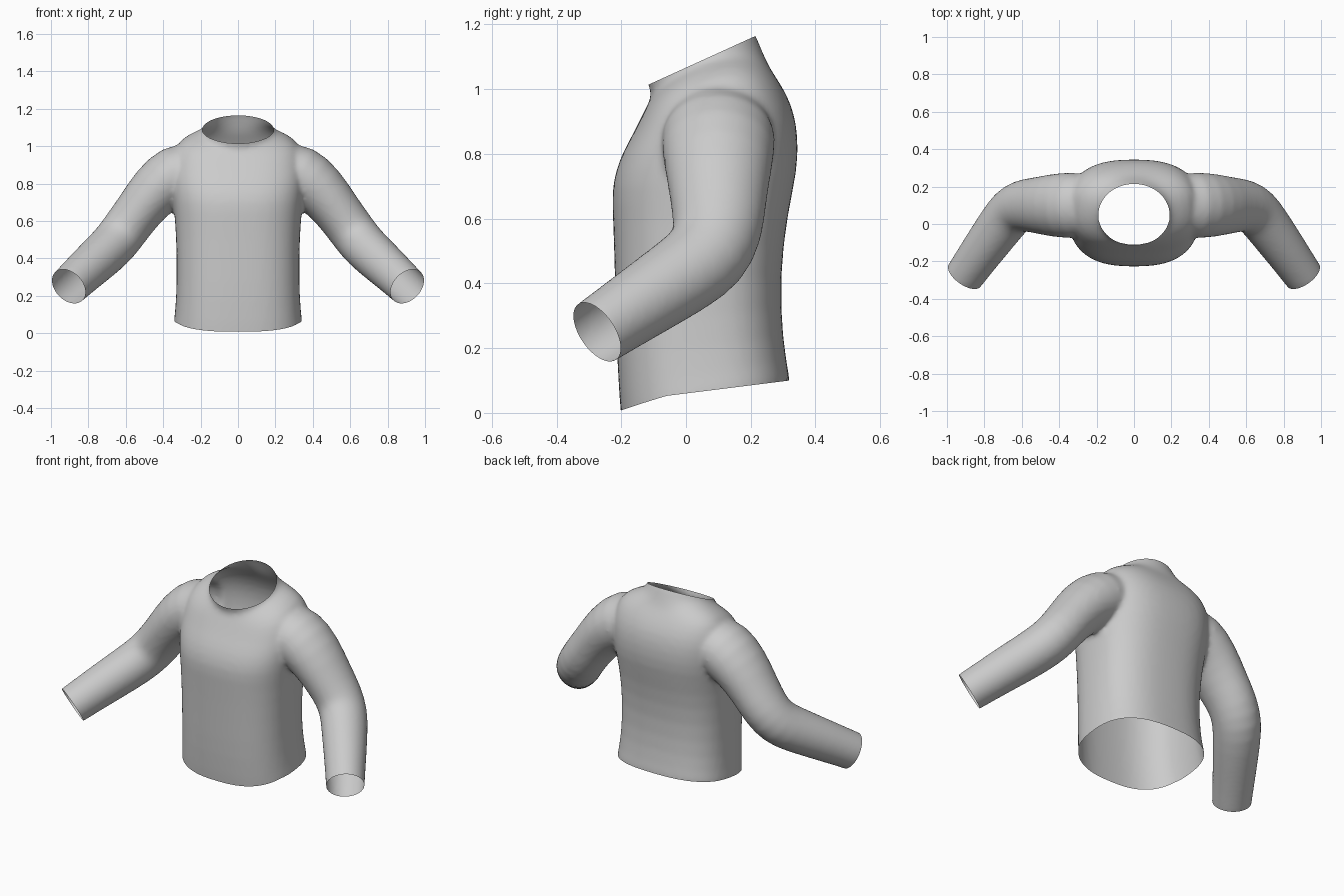
import bpy, bmesh, math
from mathutils import Vector

cube = bpy.data.objects.get("Cube")
if cube:
    bpy.data.objects.remove(cube, do_unlink=True)

SIDES = 32


def power(value, exponent):
    return math.copysign(abs(value) ** exponent, value)


def loft(bm, rings):
    """Skin a list of point rings into a closed tube."""
    loops = [[bm.verts.new(p) for p in ring] for ring in rings]
    for a, b in zip(loops, loops[1:]):
        for i in range(SIDES):
            j = (i + 1) % SIDES
            bm.faces.new((a[i], a[j], b[j], b[i]))
    bm.faces.new(loops[0][::-1])
    bm.faces.new(loops[-1])


def body_ring(front, back, half_width, lift=0, square=2.6):
    """Rounded-box ring leaning from a front (y, z) point to a back one."""
    ring = []
    for i in range(SIDES):
        a = math.tau * i / SIDES
        c, s = power(math.cos(a), 2 / square), power(math.sin(a), 2 / square)
        t = (s + 1) / 2
        ring.append((half_width * c, front[0] + (back[0] - front[0]) * t,
                     front[1] + (back[1] - front[1]) * t + lift * c * c))
    return ring


def sleeve_rings(path, side):
    """Elliptical rings square to the arm path; radii are depth and height."""
    points = [Vector((side * x, y, z)) for (x, y, z), _, _ in path]
    rings = []
    for k, (_, depth, height) in enumerate(path):
        along = (points[min(k + 1, len(path) - 1)] - points[max(k - 1, 0)]).normalized()
        v = Vector((0, 1, 0))
        v = (v - along * v.dot(along)).normalized()
        w = along.cross(v)
        rings.append([points[k] + v * depth * math.cos(math.tau * i / SIDES)
                      + w * height * math.sin(math.tau * i / SIDES) for i in range(SIDES)])
    return rings


# Torso from below the hem to above the collar
torso = [
    body_ring((-.19, -.08), (.335, .02), .355),
    body_ring((-.2, .0), (.322, .1), .345),
    body_ring((-.215, .15), (.3, .22), .33),
    body_ring((-.22, .4), (.29, .42), .328),
    body_ring((-.226, .6), (.315, .62), .337),
    body_ring((-.232, .7), (.346, .75), .352),
    body_ring((-.205, .79), (.348, .86), .36),
    body_ring((-.165, .86), (.33, .95), .36),
    body_ring((-.13, .93), (.29, 1.02), .335, .03),
    body_ring((-.112, .965), (.262, 1.06), .265, .045, 2.3),
    body_ring((-.105, .985), (.245, 1.095), .195, .04, 2.1),
    body_ring((-.122, 1.02), (.217, 1.165), .185, 0, 2),
    body_ring((-.135, 1.07), (.195, 1.22), .187, 0, 2),
]

# Arm path from inside the shoulder to beyond the cuff
arm = [
    ((.2, .1, .9), .16, .13),
    ((.33, .1, .855), .18, .165),
    ((.44, .1, .77), .168, .145),
    ((.53, .1, .655), .148, .128),
    ((.6, .1, .56), .14, .126),
    ((.655, .07, .485), .135, .125),
    ((.715, -.01, .425), .128, .123),
    ((.81, -.14, .34), .116, .115),
    ((.905, -.275, .25), .104, .106),
    ((.965, -.36, .193), .102, .104),
]

shirt_mesh = bpy.data.meshes.new("shirt")
bm = bmesh.new()
loft(bm, torso)
for side in (1, -1):
    loft(bm, sleeve_rings(arm, side))
bmesh.ops.recalc_face_normals(bm, faces=bm.faces)
bm.to_mesh(shirt_mesh)
bm.free()
shirt = bpy.data.objects.new("shirt", shirt_mesh)
bpy.context.collection.objects.link(shirt)

# Round the lofts, merge them into one skin and relax the seams
shirt.modifiers.new("round", "SUBSURF").levels = 1
merge = shirt.modifiers.new("merge", "REMESH")
merge.mode = "VOXEL"
merge.voxel_size = .013
relax = shirt.modifiers.new("relax", "SMOOTH")
relax.factor = .5
relax.iterations = 8
merged = bpy.data.meshes.new_from_object(
    shirt.evaluated_get(bpy.context.evaluated_depsgraph_get()))
shirt.modifiers.clear()

# Cut the openings: collar, hem and both cuffs
bm = bmesh.new()
bm.from_mesh(merged)
cuts = [((0, -.12, 1.012), (0, -.455, 1)), ((0, 0, .06), (0, .125, -1))]
cuts += [((s * .905, -.275, .25), (s * .265, -.365, -.25)) for s in (1, -1)]
for point, normal in cuts:
    bmesh.ops.bisect_plane(bm, geom=bm.verts[:] + bm.edges[:] + bm.faces[:],
                           plane_co=point, plane_no=Vector(normal).normalized(),
                           clear_outer=True)

# Dip the front of the hem
for v in bm.verts:
    if v.co.z < .16 and abs(v.co.x) < .4:
        fade = 1 - max(v.co.z, 0) / .16
        v.co.z -= .035 * fade * max(0, min(1, (-v.co.y - .06) / .14))
        v.co.z = max(v.co.z, 0)
bm.to_mesh(merged)
bm.free()
shirt.data = merged
bpy.data.meshes.remove(shirt_mesh)
merged.name = "shirt"

# Plain grey cloth
cloth = bpy.data.materials.new("grey cloth")
cloth.use_nodes = True
colour = (.6, .6, .6, 1)
cloth.diffuse_color = colour
cloth.node_tree.nodes["Principled BSDF"].inputs["Base Color"].default_value = colour
merged.materials.clear()
merged.materials.append(cloth)

bpy.context.view_layer.objects.active = shirt
shirt.select_set(True)
bpy.ops.object.shade_smooth_by_angle(angle=math.radians(60))
